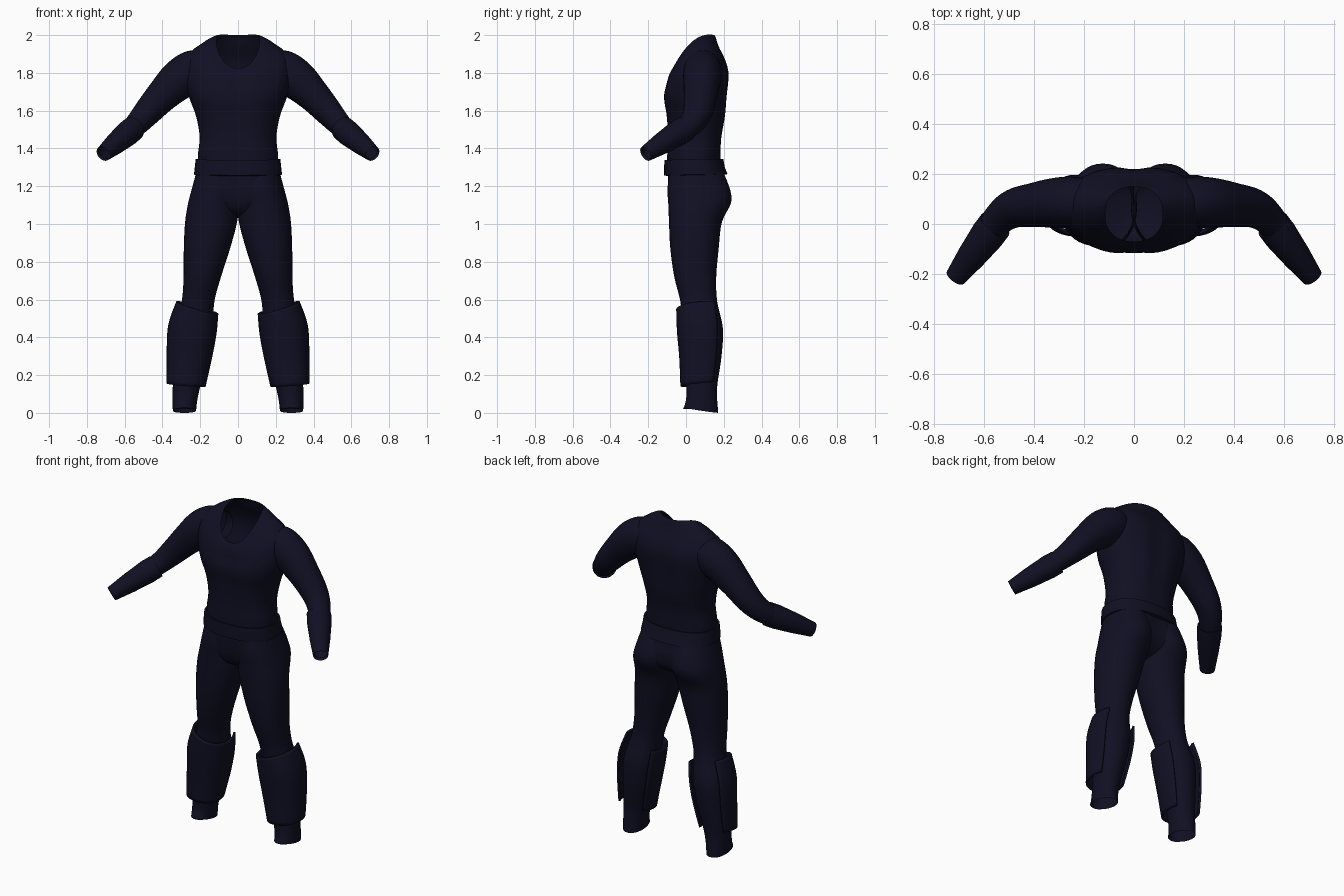
import bpy, bmesh, math
from mathutils import Vector

navy = bpy.data.materials.new("dark navy cloth")
navy.diffuse_color = (0.005, 0.005, 0.017, 1)


def smooth_rows(rows, steps=4):
    """Catmull-Rom interpolation between rows of numbers."""
    out = []
    n = len(rows)
    for i in range(n - 1):
        p0, p1, p2, p3 = rows[max(i - 1, 0)], rows[i], rows[i + 1], rows[min(i + 2, n - 1)]
        for k in range(steps):
            t = k / steps
            out.append([0.5 * (2 * b + (c - a) * t + (2 * a - 5 * b + 4 * c - d) * t * t
                               + (3 * b - a - 3 * c + d) * t ** 3)
                        for a, b, c, d in zip(p0, p1, p2, p3)])
    return out + [list(rows[-1])]


def skin(name, rings, closed=True, mirror=False, thick=0):
    """Joins rings of points into one smooth surface."""
    bm = bmesh.new()
    grid = [[bm.verts.new(p) for p in ring] for ring in rings]
    n = len(grid[0])
    for a, b in zip(grid, grid[1:]):
        for j in range(n if closed else n - 1):
            k = (j + 1) % n
            bm.faces.new((a[j], a[k], b[k], b[j]))
    mesh = bpy.data.meshes.new(name)
    bm.to_mesh(mesh)
    bm.free()
    mesh.materials.append(navy)
    ob = bpy.data.objects.new(name, mesh)
    bpy.context.collection.objects.link(ob)
    bpy.ops.object.select_all(action='DESELECT')
    ob.select_set(True)
    bpy.context.view_layer.objects.active = ob
    bpy.ops.object.shade_smooth_by_angle(angle=math.radians(40))
    if thick:
        mod = ob.modifiers.new("thickness", 'SOLIDIFY')
        mod.thickness = thick
        mod.offset = -1
    if mirror:
        ob.modifiers.new("mirror", 'MIRROR')
    return ob


def spow(v, e):
    return math.copysign(abs(v) ** e, v)


def oval(x0, x1, yf, yb, zf, zs, zb, e=1.0, groove=0.0, a0=0, a1=360, n=40):
    """Oval ring; height bends from zf (front) through zs (sides) to zb (back)."""
    closed = a1 - a0 == 360
    pts = []
    for i in range(n):
        a = math.radians(a0 + (a1 - a0) * i / (n if closed else n - 1))
        c, s = spow(math.cos(a), e), spow(math.sin(a), e)
        x = (x0 + x1) / 2 + (x1 - x0) / 2 * c
        y = (yf + yb) / 2 + (yb - yf) / 2 * s * (1 - groove * math.exp(-(x / 0.045) ** 2))
        z = zs + (zb - zf) / 2 * s + ((zb + zf) / 2 - zs) * s * s
        pts.append((x, y, z))
    return pts


# torso: half width, front y, back y, front z, side z, back z, groove
torso = [
    (0.212, -0.100, 0.185, 1.29, 1.29, 1.29, 0.00),
    (0.212, -0.102, 0.185, 1.37, 1.37, 1.37, 0.02),
    (0.203, -0.100, 0.192, 1.46, 1.46, 1.46, 0.05),
    (0.222, -0.108, 0.212, 1.57, 1.57, 1.57, 0.07),
    (0.258, -0.122, 0.220, 1.67, 1.67, 1.67, 0.08),
    (0.285, -0.108, 0.230, 1.74, 1.78, 1.79, 0.08),
    (0.265, -0.092, 0.212, 1.79, 1.89, 1.865, 0.05),
    (0.195, -0.080, 0.175, 1.81, 1.945, 1.94, 0.02),
    (0.135, -0.072, 0.158, 1.82, 1.972, 1.985, 0.00),
    (0.115, -0.070, 0.150, 1.825, 1.970, 2.00, 0.00)]
skin("torso", [oval(-r[0], r[0], *r[1:6], e=0.88, groove=r[6]) for r in smooth_rows(torso)])

# belt: a thin raised band
belt = [(0.212, -0.10, 0.185, 1.34), (0.224, -0.114, 0.197, 1.343),
        (0.229, -0.116, 0.205, 1.30), (0.233, -0.116, 0.220, 1.262),
        (0.222, -0.10, 0.20, 1.258)]
skin("belt", [oval(-w, w, f, b, z - 0.004, z, z + 0.002, e=0.85) for w, f, b, z in belt])

# pelvis: half width, front y, back y, z
pelvis = [(0.215, -0.100, 0.200, 1.31), (0.226, -0.102, 0.212, 1.25),
          (0.235, -0.098, 0.225, 1.18), (0.20, -0.085, 0.215, 1.11),
          (0.10, -0.05, 0.160, 1.06), (0.01, 0.03, 0.09, 1.035)]
skin("pelvis", [oval(-w, w, f, b, z, z, z, e=0.9, groove=0.10)
                for w, f, b, z in smooth_rows(pelvis)])

# trouser legs: inner x, outer x, front y, back y, z
leg = [(0.000, 0.222, -0.090, 0.200, 1.27), (-0.012, 0.246, -0.098, 0.234, 1.18),
       (-0.006, 0.264, -0.094, 0.238, 1.11), (0.005, 0.280, -0.090, 0.190, 1.01),
       (0.042, 0.287, -0.083, 0.173, 0.87), (0.090, 0.288, -0.062, 0.160, 0.72),
       (0.125, 0.298, -0.030, 0.165, 0.59), (0.135, 0.335, -0.015, 0.195, 0.45),
       (0.162, 0.340, -0.004, 0.188, 0.30), (0.198, 0.345, 0.002, 0.166, 0.15),
       (0.215, 0.347, 0.000, 0.165, 0.07), (0.222, 0.345, -0.017, 0.170, 0.012)]
leg_rings = [oval(i, o, f, b, z, z, z, e=0.95) for i, o, f, b, z in smooth_rows(leg)]
leg_rings[-1] = oval(0.222, 0.345, -0.017, 0.170, 0.028, 0.012, 0.0, e=0.95)
skin("trouser_leg", leg_rings, mirror=True)

# shin guards: open at the back, top edge rises to the outside
guard = [(0.116, 0.316, -0.040, 0.188, 0.555), (0.126, 0.358, -0.036, 0.204, 0.44),
         (0.150, 0.366, -0.024, 0.196, 0.30), (0.183, 0.367, -0.018, 0.172, 0.15)]
guard_rings = []
for i, o, f, b, z in smooth_rows(guard, 5):
    tilt = 0.03 * min(1, max(0.25, (z - 0.15) / 0.4))
    ring = oval(i, o, f, b, z - 0.008, z, z + 0.012, e=0.9, a0=-218, a1=38, n=34)
    guard_rings.append([(x, y, h + tilt * (2 * (x - i) / (o - i) - 1)) for x, y, h in ring])
skin("shin_guard", guard_rings, closed=False, mirror=True, thick=0.012)


def tube(rows, n=28):
    """Rings along a bent path: x, y, z, radius across, radius in depth."""
    rings = []
    for i, r in enumerate(rows):
        t = (Vector(rows[min(i + 1, len(rows) - 1)][:3]) - Vector(rows[max(i - 1, 0)][:3])).normalized()
        depth = Vector((0, 1, 0))
        depth = (depth - t * depth.dot(t)).normalized()
        across = t.cross(depth)
        rings.append([Vector(r[:3]) + across * r[3] * math.cos(k * math.tau / n)
                      + depth * r[4] * math.sin(k * math.tau / n) for k in range(n)])
    return rings


# sleeves from inside the shoulder to the forearm
sleeve = [(0.16, 0.085, 1.835, 0.08, 0.085), (0.23, 0.088, 1.815, 0.108, 0.10),
          (0.31, 0.085, 1.765, 0.107, 0.10), (0.40, 0.076, 1.680, 0.088, 0.088),
          (0.48, 0.062, 1.592, 0.074, 0.078), (0.54, 0.020, 1.525, 0.062, 0.066),
          (0.60, -0.065, 1.465, 0.053, 0.055), (0.66, -0.145, 1.415, 0.046, 0.046)]
skin("sleeve", tube(smooth_rows(sleeve)), mirror=True)

# wrist cuffs with a lip at the elbow end
cuff = [(0.558, -0.008, 1.502, 0.055, 0.055), (0.555, -0.004, 1.505, 0.066, 0.070),
        (0.585, -0.044, 1.480, 0.067, 0.070), (0.650, -0.130, 1.425, 0.057, 0.058),
        (0.713, -0.213, 1.372, 0.042, 0.042), (0.705, -0.203, 1.379, 0.036, 0.036)]
frame = tube([cuff[1], cuff[4]])
axis = (Vector(cuff[4][:3]) - Vector(cuff[1][:3])).normalized()
side = (Vector((0, 1, 0)) - axis * axis.y).normalized()
up = axis.cross(side)
skin("wrist_cuff", [[Vector(c[:3]) + up * c[3] * math.cos(k * math.tau / 28)
                     + side * c[4] * math.sin(k * math.tau / 28) for k in range(28)]
                    for c in cuff], mirror=True)
